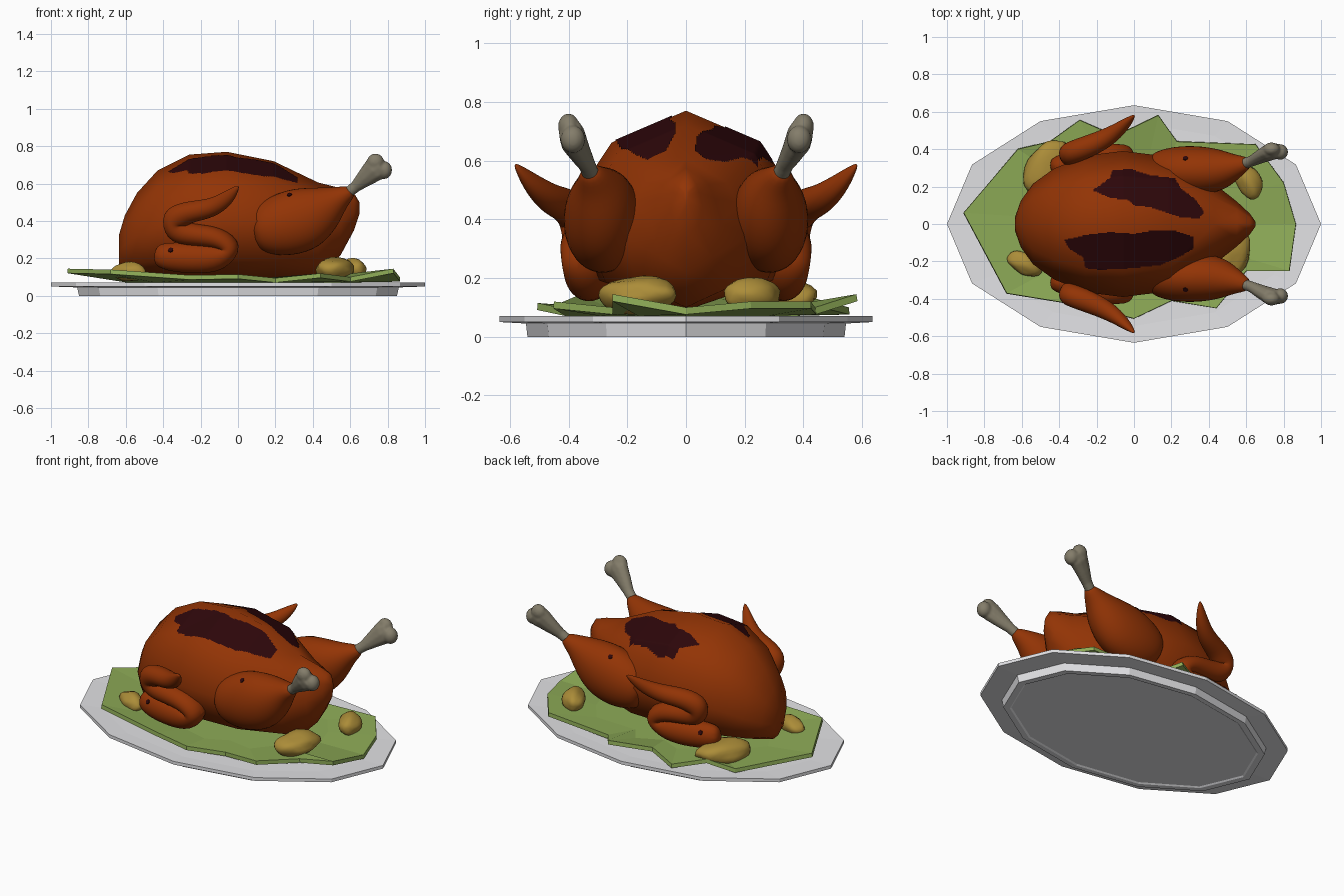
import bpy, bmesh, math
from mathutils import Vector, Matrix, noise
from mathutils.bvhtree import BVHTree

if "Cube" in bpy.data.objects:
    bpy.data.objects.remove(bpy.data.objects["Cube"])


def material(name, rgb):
    m = bpy.data.materials.new(name)
    m.diffuse_color = (*rgb, 1)
    m.use_nodes = True
    m.node_tree.nodes["Principled BSDF"].inputs["Base Color"].default_value = m.diffuse_color
    return m


SKIN = material("roasted skin", (0.29, 0.034, 0.0015))
CHAR = material("charred skin", (0.026, 0.002, 0.003))
BONE = material("bone", (0.23, 0.205, 0.145))
PLATE = material("plate grey", (0.76, 0.76, 0.78))
LEAF = material("lettuce green", (0.27, 0.41, 0.095))
POTATO = material("potato yellow", (0.41, 0.265, 0.04))


def finish(bm, name, mat, smooth=None, subsurf=0):
    bmesh.ops.recalc_face_normals(bm, faces=bm.faces)
    me = bpy.data.meshes.new(name)
    bm.to_mesh(me)
    bm.free()
    me.materials.append(mat)
    ob = bpy.data.objects.new(name, me)
    bpy.context.collection.objects.link(ob)
    if subsurf:
        ob.modifiers.new("round", 'SUBSURF').levels = subsurf
        ob.modifiers["round"].render_levels = subsurf
    if smooth:
        bpy.ops.object.select_all(action='DESELECT')
        ob.select_set(True)
        bpy.context.view_layer.objects.active = ob
        bpy.ops.object.shade_smooth_by_angle(angle=math.radians(smooth))
    return ob


def loft(rings):
    """Skin a list of closed rings and cap both ends."""
    bm = bmesh.new()
    rs = [[bm.verts.new(p) for p in r] for r in rings]
    n = len(rs[0])
    for a, b in zip(rs, rs[1:]):
        for i in range(n):
            bm.faces.new((a[i], a[(i + 1) % n], b[(i + 1) % n], b[i]))
    bm.faces.new(rs[0])
    bm.faces.new(rs[-1])
    return bm


def tube(path, side, n=10):
    """Tube along (x, y, z, depth radius, height radius); side mirrors y."""
    pts = [Vector((p[0], p[1] * side, p[2])) for p in path]
    rings = []
    for i, c in enumerate(pts):
        t = (pts[min(i + 1, len(pts) - 1)] - pts[max(i - 1, 0)]).normalized()
        v = t.cross(Vector((0, 1, 0))).normalized()
        u = v.cross(t)
        rings.append([c + u * path[i][3] * math.cos(a) + v * path[i][4] * math.sin(a)
                      for a in (math.tau * k / n for k in range(n))])
    return loft(rings)


# Twelve-sided oval platter with a stepped foot
def oval(rx, ry, z):
    return [(rx * math.cos(math.tau * k / 12), ry * math.sin(math.tau * k / 12), z) for k in range(12)]


finish(loft([oval(0.80, 0.50, 0.006), oval(0.81, 0.51, 0.0), oval(0.85, 0.54, 0.0),
             oval(0.86, 0.545, 0.045), oval(1.0, 0.635, 0.05), oval(1.0, 0.635, 0.07),
             oval(0.86, 0.545, 0.066)]), "platter", PLATE)

# Lettuce bed: ragged outline with lifted edges
edge = [(-.91, .06, .145), (-.62, .40, .10), (-.45, .44, .13), (-.29, .555, .10), (-.10, .47, .12),
        (.13, .58, .145), (.23, .44, .10), (.65, .425, .12), (.80, .22, .12), (.865, 0, .10),
        (.83, -.25, .145), (.60, -.25, .10), (.44, -.45, .12), (.20, -.41, .095), (0, -.505, .115),
        (-.25, -.44, .11), (-.68, -.37, .14)]
bm = bmesh.new()
outer = [bm.verts.new(p) for p in edge]
inner = [bm.verts.new((x * .65, y * .65, .095)) for x, y, z in edge]
mid = bm.verts.new((0, 0, .095))
for i in range(len(edge)):
    j = (i + 1) % len(edge)
    bm.faces.new((outer[i], outer[j], inner[j], inner[i]))
    bm.faces.new((inner[i], inner[j], mid))
bmesh.ops.recalc_face_normals(bm, faces=bm.faces)
if sum(f.normal.z for f in bm.faces) < 0:
    bmesh.ops.reverse_faces(bm, faces=bm.faces)
bmesh.ops.solidify(bm, geom=bm.faces[:], thickness=0.024)
finish(bm, "lettuce_bed", LEAF)

# Body: faceted sections along x (x, top, bottom, half width)
sections = [(-.635, .33, .16, .04), (-.605, .43, .13, .125), (-.54, .55, .11, .215), (-.43, .67, .10, .295),
            (-.26, .755, .09, .365), (-.06, .77, .09, .39), (.19, .72, .09, .36), (.43, .605, .10, .215),
            (.55, .575, .22, .12), (.62, .55, .35, .055), (.65, .50, .44, .012)]


def section(x, top, bot, w):
    c, h = (top + bot) / 2, (top - bot) / 2
    half = [(.65, .68), (.80, .42), (1, -.05), (.76, -.70)]
    k = [(0, 1)] + half + [(0, -1)] + [(-a, b) for a, b in reversed(half)]
    return [(x, w * a, c + h * b) for a, b in k]


bm = loft([section(*s) for s in sections])
bmesh.ops.triangulate(bm, faces=bm.faces[:])
tree = BVHTree.FromBMesh(bm)
finish(bm, "roast_body", SKIN, 80)


# Charred patches: thin skins laid on the breast
def inside(x, y, poly):
    hit = False
    for (x1, y1), (x2, y2) in zip(poly, poly[1:] + poly[:1]):
        if (y1 > y) != (y2 > y) and x < x1 + (y - y1) * (x2 - x1) / (y2 - y1):
            hit = not hit
    return hit


patches = {
    "charred_patch_back": [(-.22, .18), (-.13, .245), (-.115, .285), (-.02, .295), (.09, .26), (.22, .245),
                           (.25, .19), (.33, .13), (.375, .065), (.35, .03), (.245, .037), (.165, .064),
                           (.085, .09), (0, .10), (-.03, .128), (-.128, .14)],
    "charred_patch_front": [(-.37, -.085), (-.26, -.06), (-.13, -.043), (0, -.053), (.09, -.037),
                            (.22, -.037), (.32, -.07), (.32, -.13), (.245, -.175), (.14, -.22), (0, -.235),
                            (-.18, -.245), (-.26, -.235), (-.27, -.18), (-.35, -.13)]}
step = 0.006
for name, poly in patches.items():
    bm = bmesh.new()
    grid = {}

    def vert(i, j):
        if (i, j) not in grid:
            p, nor, _, _ = tree.ray_cast(Vector((i * step, j * step, 2)), Vector((0, 0, -1)))
            grid[i, j] = bm.verts.new(p + Vector((0, 0, 0.004)))
        return grid[i, j]

    for i in range(-66, 66):
        for j in range(-51, 51):
            if inside((i + .5) * step, (j + .5) * step, poly):
                bm.faces.new((vert(i, j), vert(i + 1, j), vert(i + 1, j + 1), vert(i, j + 1)))
    ob = finish(bm, name, CHAR, 80)
    if sum(f.normal.z for f in ob.data.polygons) < 0:
        ob.data.flip_normals()


def add_blob(bm, loc, size, rot=0.0, bump=0.0):
    vs = bmesh.ops.create_icosphere(bm, subdivisions=3, radius=1)["verts"]
    for v in vs:
        v.co *= 1 + bump * noise.noise(v.co * 1.3 + Vector(loc) * 9)
    bmesh.ops.transform(bm, verts=vs, matrix=Matrix.Translation(loc)
                        @ Matrix.Rotation(math.radians(rot), 4, 'Z') @ Matrix.Diagonal((*size, 1)))


def char_spot(ob, x, z, side, name):
    """Small flat disc on the outer side of a part."""
    bpy.context.view_layer.update()
    hit, p, nor, _ = ob.ray_cast(Vector((x, side * 2, z)), Vector((0, -side, 0)))
    if hit:
        bm = bmesh.new()
        bmesh.ops.create_cone(bm, cap_ends=True, segments=8, radius1=.015, radius2=.013, depth=.008,
                              matrix=Matrix.Translation(p) @ nor.to_track_quat('Z', 'Y').to_matrix().to_4x4())
        finish(bm, name, CHAR)


# Legs, bones and folded wings, mirrored left and right
leg = [(.08, .27, .35, .09, .10), (.14, .28, .36, .125, .15), (.25, .285, .38, .142, .185),
       (.37, .285, .415, .14, .185), (.47, .29, .475, .115, .13), (.55, .31, .53, .065, .062),
       (.62, .33, .565, .032, .03)]
bone = [(.58, .32, .545, .03, .03), (.63, .337, .585, .03, .032), (.68, .362, .63, .038, .05),
        (.73, .385, .675, .046, .068), (.765, .395, .70, .04, .06)]
wing = [(-.45, .30, .22, .045, .055), (-.38, .315, .21, .07, .082), (-.24, .33, .20, .08, .088),
        (-.09, .335, .205, .085, .09), (-.03, .35, .26, .08, .08), (-.11, .365, .315, .07, .065),
        (-.24, .36, .325, .065, .06), (-.345, .36, .345, .065, .08), (-.35, .375, .41, .065, .09),
        (-.27, .405, .45, .065, .062), (-.14, .46, .465, .055, .055), (-.05, .53, .525, .033, .043),
        (.005, .585, .59, .006, .008)]
for s, tag in ((1, "back"), (-1, "front")):
    drum = finish(tube(leg, s), "drumstick_" + tag, SKIN, 80, 2)
    char_spot(drum, .275, .54, s, "char_spot_leg_" + tag)
    bm = tube(bone, s)
    add_blob(bm, (.735, s * .40, .715), (.046, .036, .046))
    add_blob(bm, (.782, s * .385, .672), (.042, .042, .048))
    ob = finish(bm, "leg_bone_" + tag, BONE)
    rem = ob.modifiers.new("fuse", 'REMESH')
    rem.mode, rem.voxel_size, rem.use_smooth_shade = 'VOXEL', 0.007, True
    soft = ob.modifiers.new("soften", 'SMOOTH')
    soft.factor, soft.iterations = 0.5, 5
    limb = finish(tube(wing, s), "wing_" + tag, SKIN, 80, 2)
    char_spot(limb, -.36, .245, s, "char_spot_wing_" + tag)

# Potatoes around the bird
for i, (loc, size, rot) in enumerate([((-.47, .305, .135), (.155, .10, .07), 52),
                                      ((-.58, -.215, .128), (.10, .058, .05), -28),
                                      ((.61, .23, .14), (.105, .065, .058), -60),
                                      ((.52, -.165, .14), (.14, .10, .065), 65)]):
    bm = bmesh.new()
    add_blob(bm, loc, size, rot, 0.18)
    finish(bm, "potato_%d" % (i + 1), POTATO, 80)
